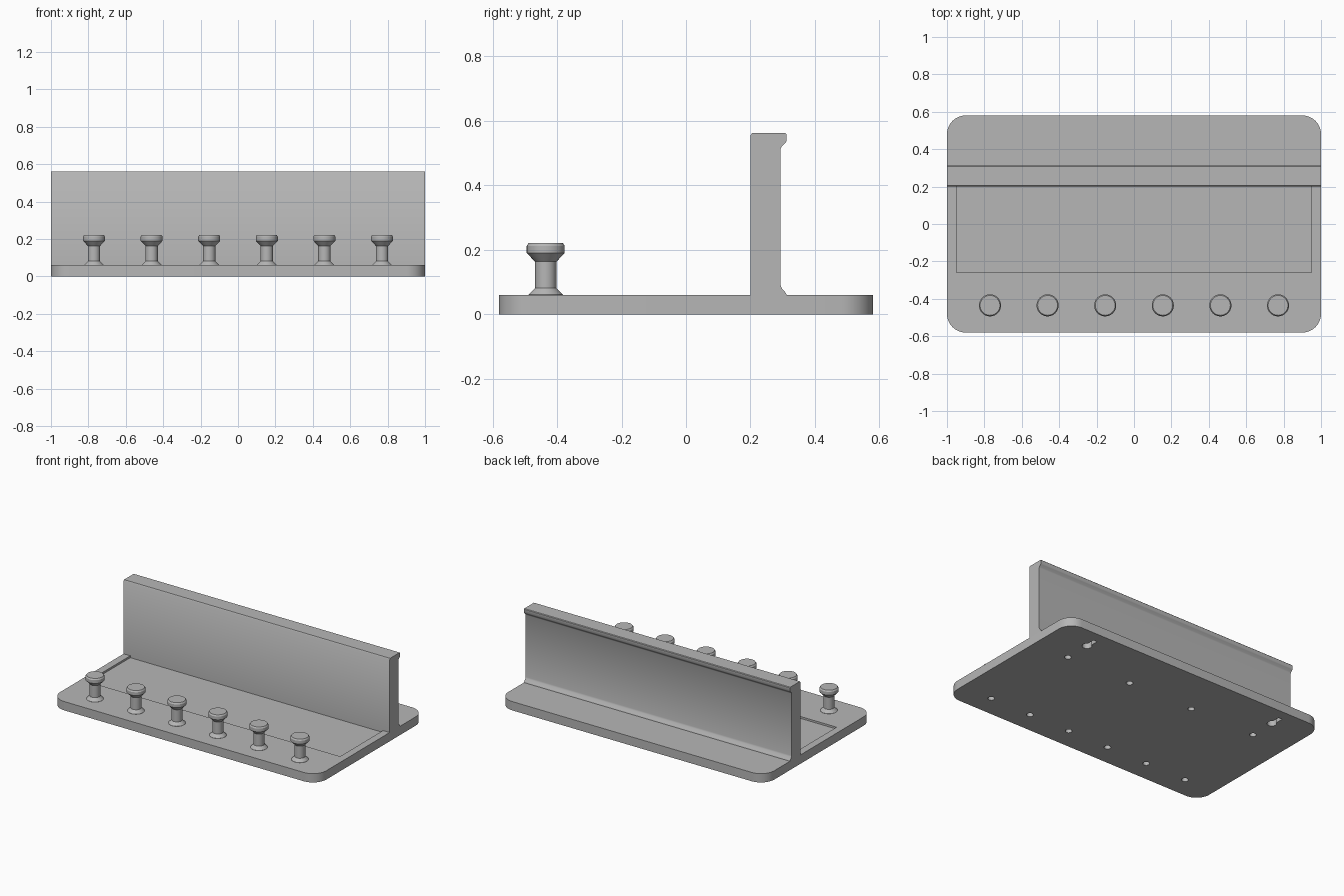
import bpy, bmesh, math
from mathutils import Matrix, Vector

cube = bpy.data.objects.get("Cube")
if cube:
    bpy.data.objects.remove(cube, do_unlink=True)

grey = bpy.data.materials.new("light grey plastic")
grey.use_nodes = True
GREY = (0.47, 0.47, 0.47, 1)
grey.diffuse_color = GREY
grey.node_tree.nodes["Principled BSDF"].inputs["Base Color"].default_value = GREY


def finish(name, bm):
    """Turn a bmesh into a linked grey object."""
    bmesh.ops.recalc_face_normals(bm, faces=bm.faces)
    mesh = bpy.data.meshes.new(name)
    bm.to_mesh(mesh)
    bm.free()
    mesh.materials.append(grey)
    obj = bpy.data.objects.new(name, mesh)
    bpy.context.collection.objects.link(obj)
    return obj


def activate(obj):
    bpy.ops.object.select_all(action="DESELECT")
    obj.select_set(True)
    bpy.context.view_layer.objects.active = obj


def smooth(obj, angle=35):
    activate(obj)
    bpy.ops.object.shade_smooth_by_angle(angle=math.radians(angle))


def extrude(name, outline, direction):
    """Solid made by sweeping a closed outline along a straight line."""
    bm = bmesh.new()
    face = bm.faces.new([bm.verts.new(p) for p in outline])
    moved = bmesh.ops.extrude_face_region(bm, geom=[face])["geom"]
    verts = [v for v in moved if isinstance(v, bmesh.types.BMVert)]
    bmesh.ops.translate(bm, verts=verts, vec=Vector(direction))
    return finish(name, bm)


def rounded_rect(hx, hy, r, z, steps=10):
    points = []
    for i, (sx, sy) in enumerate(((1, 1), (-1, 1), (-1, -1), (1, -1))):
        for k in range(steps + 1):
            a = math.pi / 2 * (i + k / steps)
            points.append((sx * (hx - r) + r * math.cos(a),
                           sy * (hy - r) + r * math.sin(a), z))
    return points


def circle(x, y, r, z, n=24):
    return [(x + r * math.cos(math.tau * k / n),
             y + r * math.sin(math.tau * k / n), z) for k in range(n)]


def box(x0, x1, y0, y1, z):
    return [(x0, y0, z), (x1, y0, z), (x1, y1, z), (x0, y1, z)]


def carve(target, cutter):
    mod = target.modifiers.new("cut", "BOOLEAN")
    mod.operation = "DIFFERENCE"
    mod.solver = "EXACT"
    mod.object = cutter
    activate(target)
    bpy.ops.object.modifier_apply(modifier=mod.name)
    bpy.data.objects.remove(cutter, do_unlink=True)


TOP = 0.06
PIN_Y = -0.435
WALL_Y = 0.2
pin_xs = [-0.77 + 0.308 * i for i in range(6)]
screw_xs = [-0.735 + 0.49 * i for i in range(4)]

# Base plate with rounded corners
base = extrude("base_plate", rounded_rect(1, 0.58, 0.1, 0), (0, 0, TOP))

# Shallow tray between the pins and the wall
carve(base, extrude("tray_cutter", box(-0.95, 0.95, -0.26, WALL_Y, TOP - 0.013), (0, 0, 0.1)))

# Screw holes underneath the pins and the wall
for x, y in [(x, PIN_Y) for x in pin_xs] + [(x, 0.25) for x in screw_xs]:
    carve(base, extrude("hole_cutter", circle(x, y, 0.021, -0.1), (0, 0, 0.144)))

# Keyhole hangers underneath the rear ledge
for x in (-0.735, 0.735):
    carve(base, extrude("keyhole_cutter", circle(x, 0.43, 0.03, -0.1), (0, 0, 0.144)))
    carve(base, extrude("slot_cutter", box(x - 0.014, x + 0.014, 0.43, 0.51, -0.1), (0, 0, 0.144)))
smooth(base)

# Upright wall with a rear lip and a fillet at its foot
wall_profile = [(WALL_Y, 0.045), (WALL_Y, 0.555), (0.205, 0.562), (0.308, 0.562),
                (0.312, 0.558), (0.312, 0.537), (0.308, 0.531), (0.296, 0.519),
                (0.293, 0.512), (0.293, 0.092), (0.296, 0.082), (0.308, 0.068),
                (0.312, 0.06), (0.312, 0.045)]
wall = extrude("back_wall", [(-1, y, z) for y, z in wall_profile], (2, 0, 0))
smooth(wall, 40)

# Row of turned pins with flared heads
pin_profile = [(0, 0.05), (0.053, 0.05), (0.053, 0.061), (0.033, 0.081), (0.033, 0.163),
               (0.059, 0.19), (0.059, 0.212), (0.053, 0.221), (0, 0.221)]


def lathe(name, profile, x, y, n=32):
    bm = bmesh.new()
    verts = [bm.verts.new((r, 0, z)) for r, z in profile]
    edges = [bm.edges.new(pair) for pair in zip(verts, verts[1:])]
    bmesh.ops.spin(bm, geom=verts + edges, cent=(0, 0, 0), axis=(0, 0, 1),
                   angle=math.tau, steps=n, use_duplicate=False)
    bmesh.ops.remove_doubles(bm, verts=bm.verts, dist=0.0001)
    bmesh.ops.transform(bm, matrix=Matrix.Translation((x, y, 0)), verts=bm.verts)
    return finish(name, bm)


for i, x in enumerate(pin_xs):
    smooth(lathe(f"pin_{i + 1}", pin_profile, x, PIN_Y), 30)
